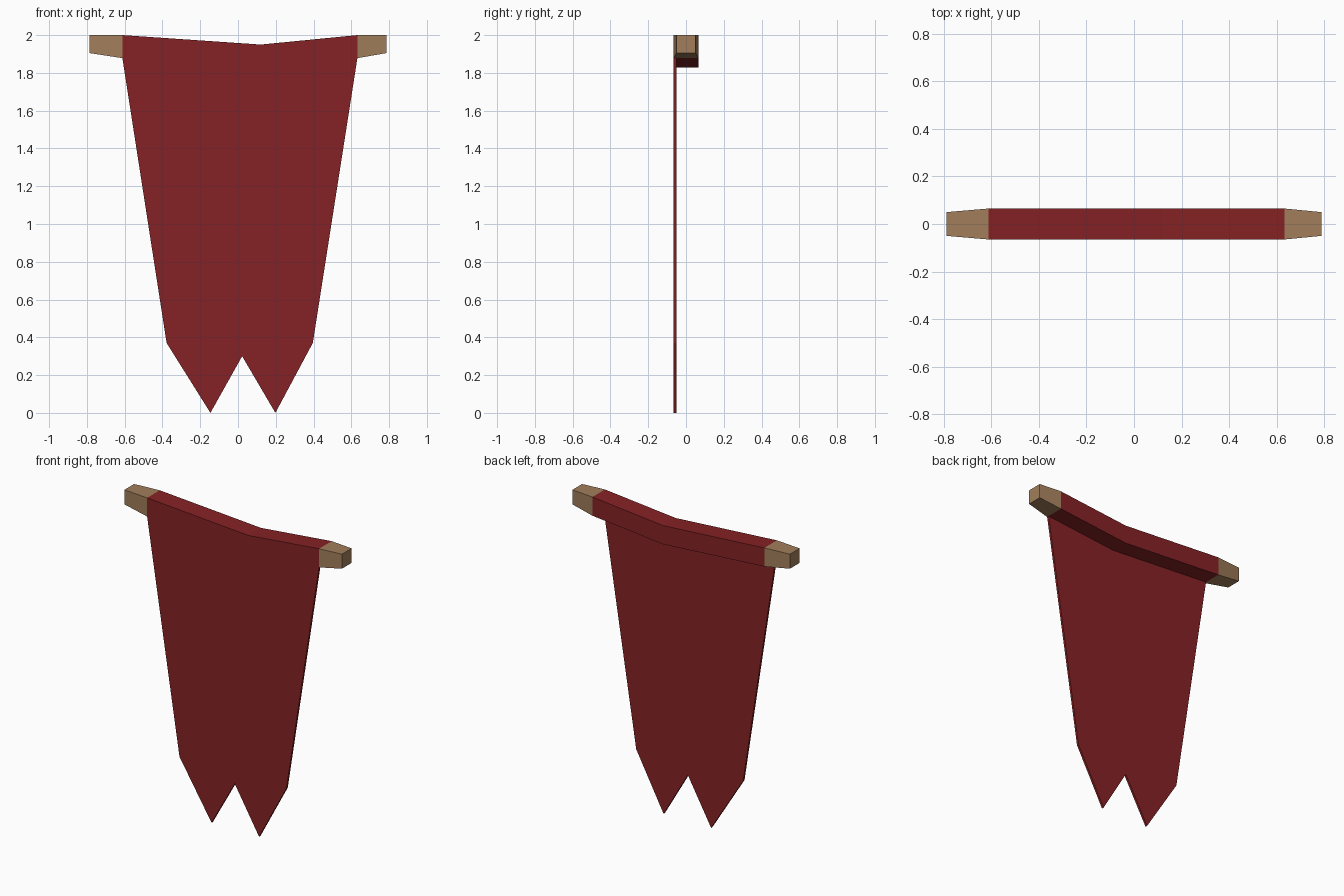
import bpy, bmesh

if "Cube" in bpy.data.objects:
    bpy.data.objects.remove(bpy.data.objects["Cube"])


def material(name, rgb):
    m = bpy.data.materials.new(name)
    m.diffuse_color = (*rgb, 1)
    m.use_nodes = True
    m.node_tree.nodes["Principled BSDF"].inputs["Base Color"].default_value = m.diffuse_color
    return m


wood = material("light wood", (0.36, 0.21, 0.105))
red = material("dark red cloth", (0.235, 0.016, 0.018))


def finish(bm, name, mats):
    bmesh.ops.recalc_face_normals(bm, faces=bm.faces)
    mesh = bpy.data.meshes.new(name)
    bm.to_mesh(mesh)
    bm.free()
    for m in mats:
        mesh.materials.append(m)
    obj = bpy.data.objects.new(name, mesh)
    bpy.context.collection.objects.link(obj)
    return obj


# Sagging square pole: x, half depth, bottom z, top z of each section
sections = [(-0.787, 0.05, 1.905, 2.0), (-0.612, 0.065, 1.878, 2.0),
            (0.12, 0.065, 1.828, 1.95),
            (0.632, 0.065, 1.878, 2.0), (0.787, 0.05, 1.905, 2.0)]
bm = bmesh.new()
rings = [[bm.verts.new((x, y, z)) for y, z in ((-d, lo), (d, lo), (d, hi), (-d, hi))]
         for x, d, lo, hi in sections]
for i, (a, b) in enumerate(zip(rings, rings[1:])):
    for j in range(4):
        k = (j + 1) % 4
        f = bm.faces.new((a[j], a[k], b[k], b[j]))
        f.material_index = 1 if i in (1, 2) else 0  # cloth wrapped round the middle
bm.faces.new(rings[0])
bm.faces.new(rings[-1])
finish(bm, "pole_with_cloth_wrap", [wood, red])

# Hanging cloth with a two-pointed hem, flush with the front of the wrap
outline = [(-0.612, 1.878), (0.12, 1.828), (0.632, 1.878), (0.396, 0.37),
           (0.198, 0), (0.022, 0.3), (-0.146, 0), (-0.378, 0.37)]
bm = bmesh.new()
face = bm.faces.new([bm.verts.new((x, -0.065, z)) for x, z in outline])
ext = bmesh.ops.extrude_face_region(bm, geom=[face], use_keep_orig=True)
bmesh.ops.translate(bm, vec=(0, 0.014, 0),
                    verts=[v for v in ext["geom"] if isinstance(v, bmesh.types.BMVert)])
finish(bm, "hanging_cloth", [red])
